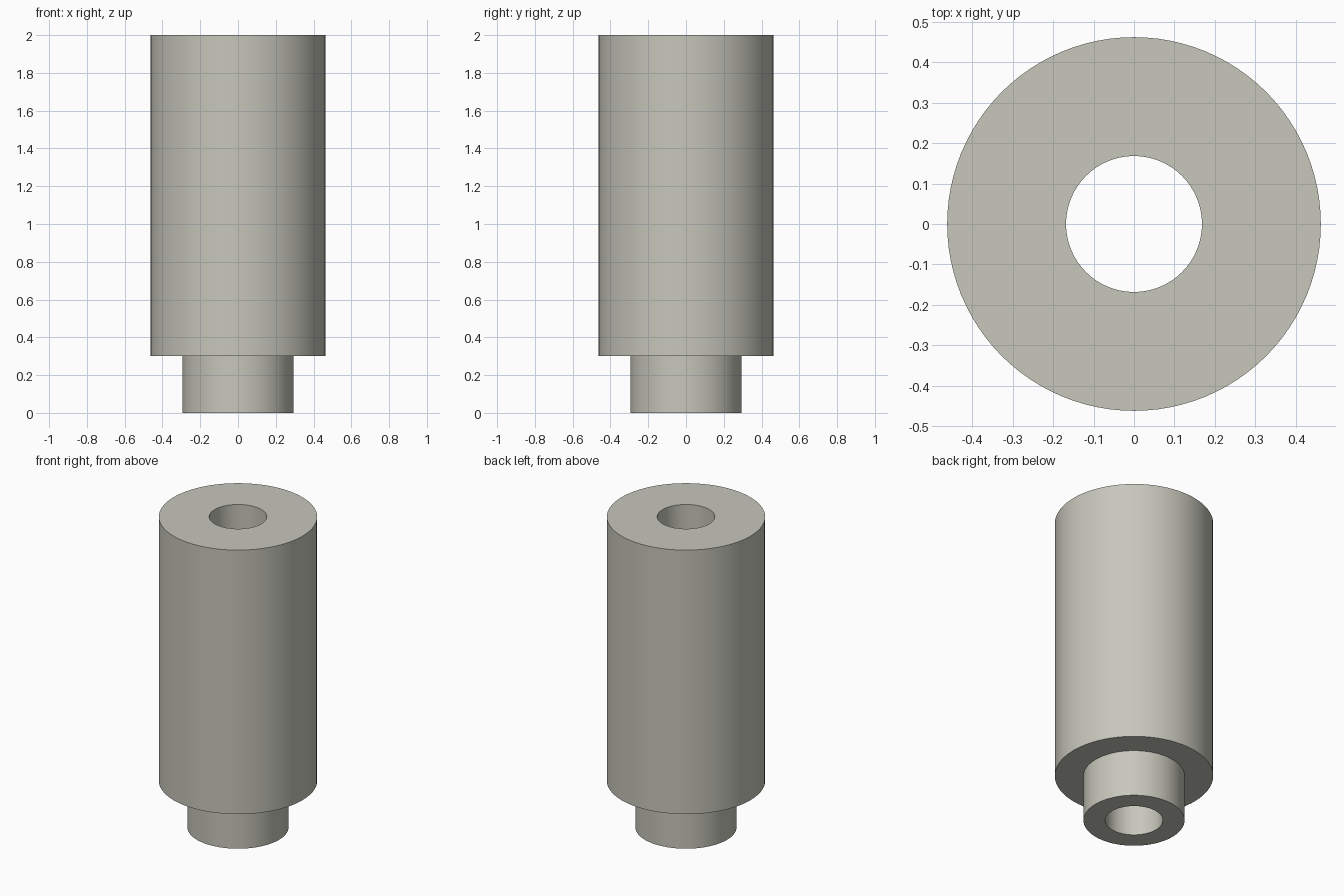
import bpy
import bmesh
import math

if "Cube" in bpy.data.objects:
    bpy.data.objects.remove(bpy.data.objects["Cube"], do_unlink=True)

SEGMENTS = 96
OUTER, NECK, BORE = 0.462, 0.295, 0.168
HEIGHT, SHOULDER = 2.0, 0.3

# Warm grey metal
metal = bpy.data.materials.new("warm_grey")
colour = (0.57, 0.57, 0.50, 1)
metal.diffuse_color = colour
metal.use_nodes = True
metal.node_tree.nodes["Principled BSDF"].inputs["Base Color"].default_value = colour

# Closed half section: bore, stepped neck, wide body
profile = [(BORE, 0), (NECK, 0), (NECK, SHOULDER),
           (OUTER, SHOULDER), (OUTER, HEIGHT), (BORE, HEIGHT)]

# Turn the section about z
bm = bmesh.new()
verts = [bm.verts.new((r, 0, z)) for r, z in profile]
edges = [bm.edges.new((a, b)) for a, b in zip(verts, verts[1:] + verts[:1])]
bmesh.ops.spin(bm, geom=verts + edges, cent=(0, 0, 0), axis=(0, 0, 1),
               angle=math.tau, steps=SEGMENTS, use_merge=True)
bmesh.ops.remove_doubles(bm, verts=bm.verts, dist=0.0001)
bmesh.ops.recalc_face_normals(bm, faces=bm.faces)

mesh = bpy.data.meshes.new("stepped_bushing")
bm.to_mesh(mesh)
bm.free()
mesh.materials.append(metal)
bushing = bpy.data.objects.new("stepped_bushing", mesh)
bpy.context.collection.objects.link(bushing)

# Smooth walls with crisp rims
bpy.ops.object.select_all(action="DESELECT")
bushing.select_set(True)
bpy.context.view_layer.objects.active = bushing
bpy.ops.object.shade_smooth_by_angle(angle=math.radians(30))
